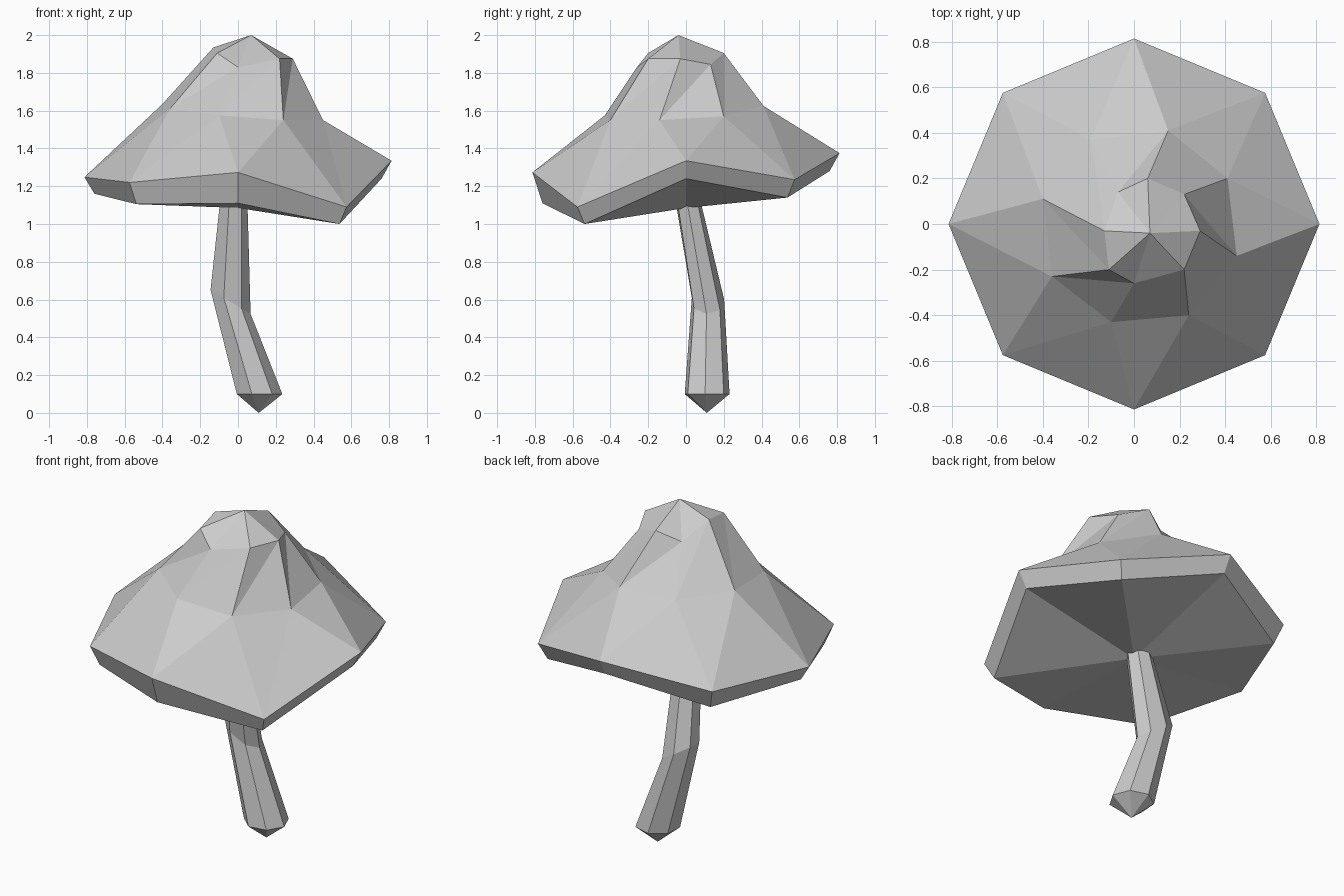
import bpy, bmesh
from math import cos, sin, radians

if "Cube" in bpy.data.objects:
    bpy.data.objects.remove(bpy.data.objects["Cube"])


def add_ring(bm, pts):
    return [bm.verts.new(p) for p in pts]


def fan(bm, ring, tip):
    v = bm.verts.new(tip)
    for a, b in zip(ring, ring[1:] + ring[:1]):
        bm.faces.new((a, b, v))


def quads(bm, a, b):
    n = len(a)
    for i in range(n):
        j = (i + 1) % n
        bm.faces.new((a[i], a[j], b[j], b[i]))


def zigzag(bm, low, high):
    # triangle strip between two rings that are twisted by half a step
    n = len(low)
    for i in range(n):
        j = (i + 1) % n
        bm.faces.new((low[i], low[j], high[i]))
        bm.faces.new((low[j], high[j], high[i]))


def finish(bm, name):
    bmesh.ops.recalc_face_normals(bm, faces=bm.faces)
    mesh = bpy.data.meshes.new(name)
    bm.to_mesh(mesh)
    bm.free()
    obj = bpy.data.objects.new(name, mesh)
    bpy.context.collection.objects.link(obj)
    return obj


# Cap: wavy octagonal rim, two irregular rings and a peak
def octagon(r, heights):
    return [(r * sin(radians(45 * i)), r * cos(radians(45 * i)), z)
            for i, z in enumerate(heights)]


bm = bmesh.new()
lower = add_ring(bm, octagon(0.76, (1.28, 1.14, 1.24, 1.0, 1.11, 1.105, 1.16, 1.14)))
rim = add_ring(bm, octagon(0.813, (1.375, 1.235, 1.335, 1.09, 1.273, 1.22, 1.248, 1.255)))
middle = add_ring(bm, [
    (0.15, 0.41, 1.625), (0.41, 0.20, 1.57), (0.45, -0.14, 1.55), (0.24, -0.40, 1.55),
    (-0.10, -0.43, 1.575), (-0.36, -0.23, 1.61), (-0.40, 0.11, 1.635), (-0.19, 0.37, 1.62)])
crown = add_ring(bm, [
    (0.06, 0.20, 1.905), (0.22, 0.13, 1.845), (0.29, -0.03, 1.875), (0.22, -0.20, 1.875),
    (0.0, -0.26, 1.83), (-0.11, -0.20, 1.905), (-0.13, -0.03, 1.935), (-0.07, 0.14, 1.85)])
fan(bm, lower, (0, 0, 1.085))
quads(bm, lower, rim)
zigzag(bm, rim, middle)
zigzag(bm, middle, crown)
fan(bm, crown, (0.07, -0.04, 2.0))
finish(bm, "mushroom_cap")

# Stem: bent seven-sided tube with a pointed foot
# (centre x, y, z, radius x, radius y, tilt along x)
sections = [(0.11, 0.11, 0.10, 0.125, 0.122, 0.0),
            (-0.043, 0.115, 0.59, 0.110, 0.088, -0.6),
            (-0.025, 0.01, 1.12, 0.075, 0.068, 0.0)]
bm = bmesh.new()
rings = []
for cx, cy, cz, rx, ry, tilt in sections:
    angles = [radians(253 + 360 * i / 7) for i in range(7)]
    rings.append(add_ring(bm, [(cx + rx * cos(a), cy + ry * sin(a), cz + tilt * rx * cos(a))
                               for a in angles]))
for a, b in zip(rings, rings[1:]):
    quads(bm, a, b)
fan(bm, rings[0], (0.11, 0.11, 0.0))
bm.faces.new(rings[-1])
finish(bm, "mushroom_stem")
